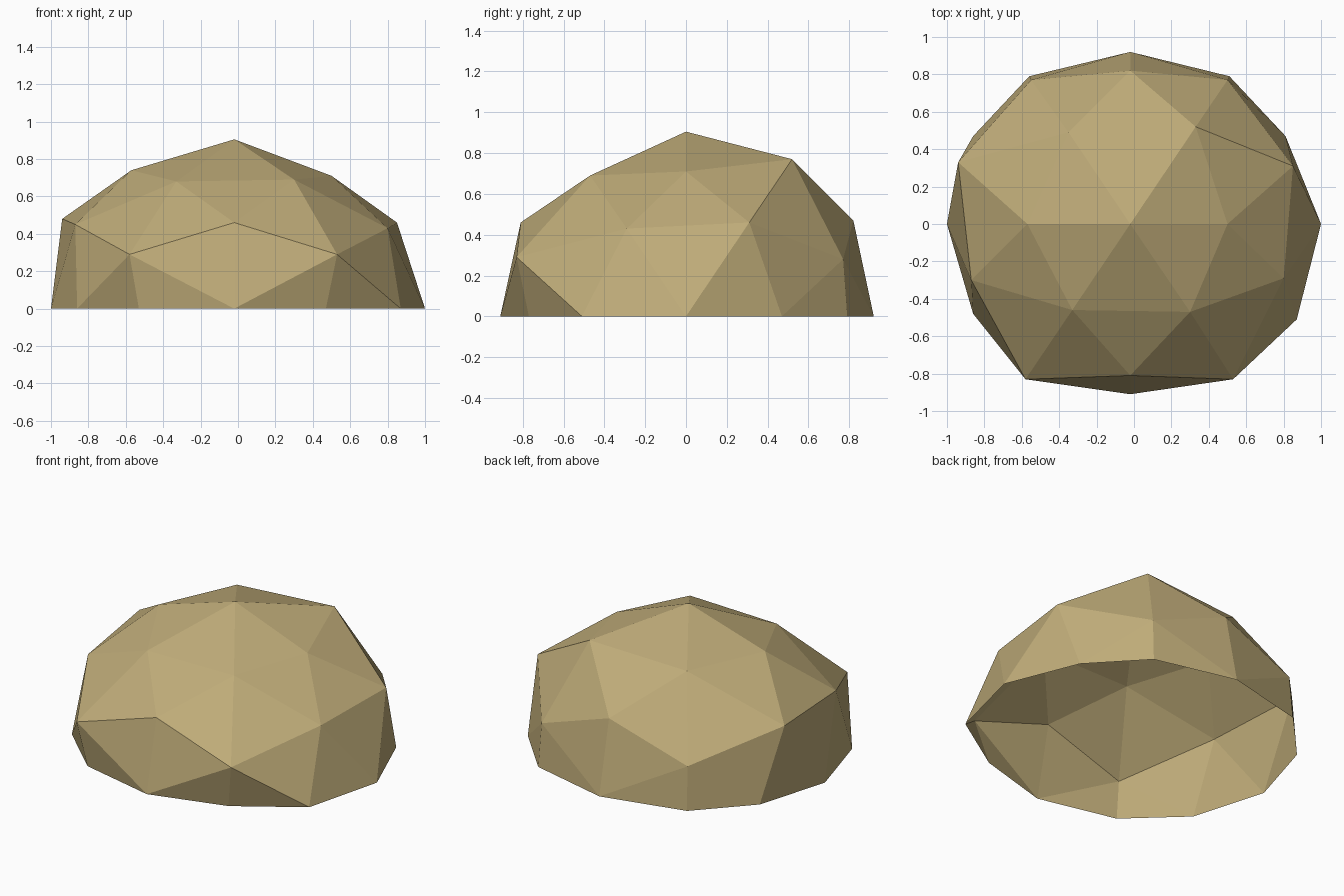
import bpy, bmesh
from mathutils import Vector

default_cube = bpy.data.objects.get("Cube")
if default_cube:
    bpy.data.objects.remove(default_cube, do_unlink=True)

# Material
tan = bpy.data.materials.new("tan stone")
tan.use_nodes = True
colour = (0.52, 0.41, 0.19, 1)
tan.diffuse_color = colour
tan.node_tree.nodes["Principled BSDF"].inputs["Base Color"].default_value = colour

# Icosahedron corners, with an edge lying along the top
golden = (1 + 5 ** 0.5) / 2
corners = []
for a in (-1, 1):
    for b in (-golden, golden):
        corners += [Vector((a, 0, b)).normalized(),
                    Vector((0, b, a)).normalized(),
                    Vector((b, a, 0)).normalized()]

# Edge midpoints pushed out to the sphere
midpoints = [(p + q).normalized() for i, p in enumerate(corners)
             for q in corners[:i] if (p - q).length < 1.2]

# Geodesic sphere, cut in half and left open underneath
bm = bmesh.new()
for p in corners + midpoints:
    bm.verts.new(p)
bmesh.ops.convex_hull(bm, input=bm.verts[:])
bmesh.ops.bisect_plane(bm, geom=bm.verts[:] + bm.edges[:] + bm.faces[:],
                       dist=0.001, plane_co=(0, 0, 0), plane_no=(0, 0, 1),
                       clear_inner=True)

# Irregular corner positions: crown, shoulders, low mids and rim
crown = [(-.02, 0, .905), (.5, 0, .71), (-.57, 0, .74), (.3, -.47, .69),
         (-.33, -.46, .68), (.33, .52, .77), (-.35, .49, .74)]
shoulders = [(-.02, -.81, .46), (-.02, .82, .47), (.8, -.29, .43),
             (-.87, -.3, .45), (.85, .31, .46), (-.94, .33, .48)]
low_mids = [(-.58, -.83, .29), (.53, -.83, .29), (.5, .77, .28), (-.55, .77, .28)]
rim = [(1, 0), (-1, 0), (.87, -.51), (-.86, -.48), (.81, .47), (-.86, .47),
       (-.02, .92), (-.02, -.91), (.51, .79), (-.56, .79), (.47, -.77), (-.53, -.79)]
targets = [Vector(p) for p in crown + shoulders + low_mids]
targets += [Vector((x, y, 0)) for x, y in rim]

# Move every corner to its nearest irregular position
for v in bm.verts:
    start = v.co.copy()
    v.co = min(targets, key=lambda t: (t - start).length)

bmesh.ops.recalc_face_normals(bm, faces=bm.faces[:])
if sum(f.normal.dot(f.calc_center_median()) for f in bm.faces) < 0:
    bmesh.ops.reverse_faces(bm, faces=bm.faces[:])

mesh = bpy.data.meshes.new("faceted_dome")
bm.to_mesh(mesh)
bm.free()
mesh.materials.append(tan)
dome = bpy.data.objects.new("faceted_dome", mesh)
bpy.context.collection.objects.link(dome)
